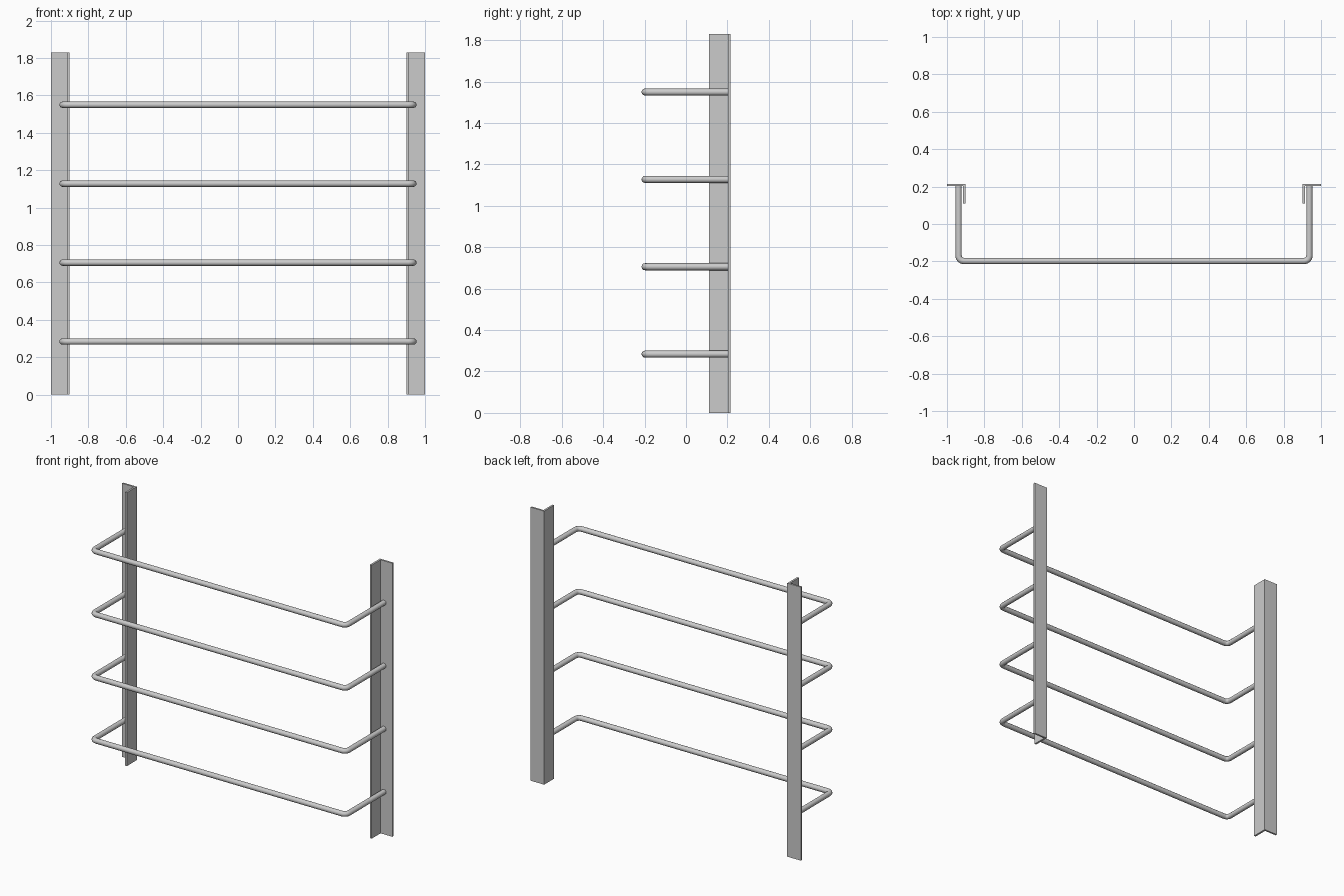
import bpy, bmesh
from math import sin, cos, pi, radians

if "Cube" in bpy.data.objects:
    bpy.data.objects.remove(bpy.data.objects["Cube"])

HEIGHT = 1.83
RAIL_Z = [0.284, 0.706, 1.128, 1.55]
ROD_R = 0.017
SIDE_X, FRONT_Y, BACK_Y = 0.938, -0.198, 0.204
BEND = 0.028


# Angle-iron upright: L profile extruded upward
def upright(name, side):
    profile = [(1.0, 0.215), (1.0, 0.203), (0.913, 0.203),
               (0.913, 0.11), (0.9, 0.11), (0.9, 0.215)]
    bm = bmesh.new()
    face = bm.faces.new([bm.verts.new((side * x, y, 0)) for x, y in profile])
    ext = bmesh.ops.extrude_face_region(bm, geom=[face])
    top = [g for g in ext["geom"] if isinstance(g, bmesh.types.BMVert)]
    bmesh.ops.translate(bm, verts=top, vec=(0, 0, HEIGHT))
    bmesh.ops.recalc_face_normals(bm, faces=bm.faces)
    mesh = bpy.data.meshes.new(name)
    bm.to_mesh(mesh)
    bm.free()
    bpy.context.collection.objects.link(bpy.data.objects.new(name, mesh))


# U-shaped round rod with small rounded corners
def rail(name, z):
    half = [(SIDE_X, BACK_Y)]
    for i in range(5):
        a = i / 4 * pi / 2
        half.append((SIDE_X - BEND + BEND * cos(a), FRONT_Y + BEND - BEND * sin(a)))
    path = half + [(-x, y) for x, y in reversed(half)]
    curve = bpy.data.curves.new(name, "CURVE")
    curve.dimensions = "3D"
    curve.bevel_depth = ROD_R
    curve.bevel_resolution = 4
    curve.use_fill_caps = True
    spline = curve.splines.new("POLY")
    spline.points.add(len(path) - 1)
    for p, (x, y) in zip(spline.points, path):
        p.co = (x, y, z, 1)
    ob = bpy.data.objects.new(name, curve)
    bpy.context.collection.objects.link(ob)
    bpy.ops.object.select_all(action="DESELECT")
    ob.select_set(True)
    bpy.context.view_layer.objects.active = ob
    bpy.ops.object.convert(target="MESH")
    bpy.ops.object.shade_smooth_by_angle(angle=radians(40))


upright("left_upright", -1)
upright("right_upright", 1)
for i, z in enumerate(RAIL_Z):
    rail(f"rail_{i + 1}", z)
